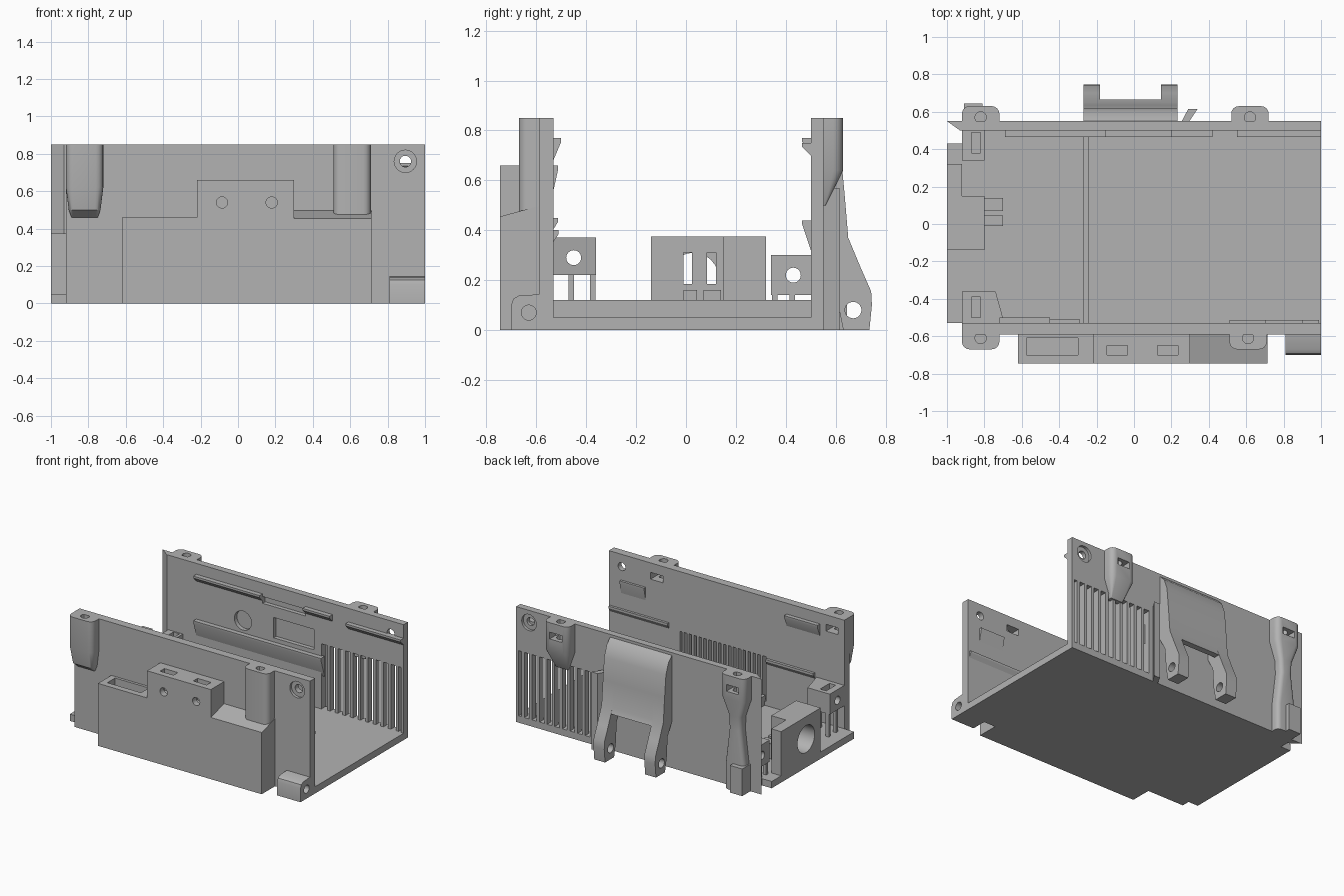
import bpy, bmesh, math
from mathutils import Vector

if bpy.data.objects.get("Cube"):
    bpy.data.objects.remove(bpy.data.objects["Cube"])

grey = bpy.data.materials.new("plain grey plastic")
grey.use_nodes = True
grey.diffuse_color = (0.45, 0.45, 0.45, 1)
grey.node_tree.nodes["Principled BSDF"].inputs["Base Color"].default_value = (0.45, 0.45, 0.45, 1)


def finish(name, bm):
    bmesh.ops.recalc_face_normals(bm, faces=bm.faces)
    mesh = bpy.data.meshes.new(name)
    bm.to_mesh(mesh)
    bm.free()
    mesh.materials.append(grey)
    ob = bpy.data.objects.new(name, mesh)
    bpy.context.collection.objects.link(ob)
    return ob


def add_box(bm, x0, x1, y0, y1, z0, z1):
    made = bmesh.ops.create_cube(bm, size=1)["verts"]
    for v in made:
        v.co = ((x0 + x1) / 2 + v.co.x * (x1 - x0),
                (y0 + y1) / 2 + v.co.y * (y1 - y0),
                (z0 + z1) / 2 + v.co.z * (z1 - z0))


def add_prism(bm, pts, axis, a, b):
    # extrude a 2D outline along x, y or z
    def place(p, t):
        c = list(p)
        c.insert("xyz".index(axis), t)
        return bm.verts.new(c)
    low, high = [[place(p, t) for p in pts] for t in (a, b)]
    bm.faces.new(low)
    bm.faces.new(high[::-1])
    for i in range(len(pts)):
        j = (i + 1) % len(pts)
        bm.faces.new((low[i], low[j], high[j], high[i]))


def disc(u, v, r, n=24):
    return [(u + r * math.cos(math.tau * i / n), v + r * math.sin(math.tau * i / n)) for i in range(n)]


def boxes(name, *dims):
    bm = bmesh.new()
    for d in dims:
        add_box(bm, *d)
    return finish(name, bm)


def prism(name, pts, axis, a, b):
    bm = bmesh.new()
    add_prism(bm, pts, axis, a, b)
    return finish(name, bm)


def cut(ob, cutters):
    for c in cutters:
        c.hide_render = True
        mod = ob.modifiers.new("cut", "BOOLEAN")
        mod.operation, mod.solver, mod.object = "DIFFERENCE", "EXACT", c
        bpy.context.view_layer.objects.active = ob
        bpy.ops.object.modifier_apply(modifier=mod.name)
        bpy.data.objects.remove(c)
    return ob


def hole(u, v, r, axis, a, b):
    return prism("cutter", disc(u, v, r), axis, a, b)


def slot(*d):
    return boxes("cutter", d)


def column(name, x, wall_y, side, rings):
    # rounded screw column; rings are (height, half width, depth)
    bm = bmesh.new()
    loops = []
    for z, w, d in rings:
        r = min(0.04, d * 0.5)
        half = [(w - r + r * math.cos(t * math.pi / 8), d - r + r * math.sin(t * math.pi / 8)) for t in range(5)]
        out = [(w, -0.03)] + half + [(-u, v) for u, v in half[::-1]] + [(-w, -0.03)]
        loops.append([bm.verts.new((x + u, wall_y + side * v, z)) for u, v in out])
    bm.faces.new(loops[0])
    bm.faces.new(loops[-1][::-1])
    n = len(loops[0])
    for lo, hi in zip(loops, loops[1:]):
        for i in range(n):
            bm.faces.new((lo[i], lo[(i + 1) % n], hi[(i + 1) % n], hi[i]))
    ob = finish(name, bm)
    edge = wall_y + side * 0.03
    mouth = (wall_y - 0.1, edge) if side < 0 else (edge - 0.02, wall_y + 0.12)
    return cut(ob, [hole(x, wall_y + side * 0.02, 0.03, "z", 0.6, 0.9),
                    slot(x - 0.05, x + 0.05, mouth[0] if side > 0 else edge, mouth[1] if side > 0 else wall_y + 0.05, 0.73, 0.78)])


# Floor with end tab and cross rib
boxes("floor", (-0.92, 1, -0.58, 0.54, 0, 0.05))
boxes("floor_end_tab", (-1, -0.91, -0.53, 0.43, 0, 0.05))
boxes("floor_rib", (-0.27, -0.24, -0.54, 0.51, 0.04, 0.12))

# Front wall with screw hole, nut slots and a vent window
front = boxes("front_wall", (-0.92, 1, -0.59, -0.53, 0, 0.85))
cut(front, [hole(0.895, 0.76, 0.03, "y", -0.7, -0.4),
            hole(0.895, 0.76, 0.06, "y", -0.62, -0.57),
            slot(-0.28, 0.42, -0.65, -0.5, 0.08, 0.41)]
    + [slot(x - 0.05, x + 0.05, -0.65, -0.5, 0.73, 0.78) for x in (-0.82, 0.61)])
boxes("front_vent_bars", *[(-0.25 + i * 0.04, -0.232 + i * 0.04, -0.58, -0.535, 0.07, 0.42) for i in range(17)])

# Back wall with angled end, vent window and recesses
back = prism("back_wall", [(-1, 0.55), (-0.93, 0.5), (1, 0.5), (1, 0.55)], "z", 0, 0.85)
cut(back, [hole(0.895, 0.76, 0.03, "y", 0.4, 0.7),
           hole(0.895, 0.76, 0.06, "y", 0.53, 0.58),
           hole(-0.31, 0.53, 0.07, "y", 0.4, 0.53),
           slot(-0.06, 0.27, 0.4, 0.53, 0.47, 0.62),
           slot(-0.15, 0.2, 0.4, 0.53, 0.7, 0.75),
           slot(0.33, 0.98, 0.4, 0.7, 0.05, 0.53)])
boxes("back_vent_bars", *[(0.375 + i * 0.062, 0.398 + i * 0.062, 0.505, 0.55, 0.04, 0.54) for i in range(10)])

# Screw columns on both walls
short = [(0.46, 0.07, 0.01), (0.5, 0.085, 0.06), (0.62, 0.1, 0.08), (0.85, 0.1, 0.08)]
column("front_column_right", -0.82, -0.59, -1, short)
column("front_column_left", 0.61, -0.59, -1, [(0.475, 0.1, 0.08), (0.85, 0.1, 0.08)])
column("back_column_left", 0.62, 0.55, 1, [(0.5, 0.05, 0.01), (0.64, 0.1, 0.08), (0.85, 0.1, 0.08)])
column("back_column_right", -0.82, 0.55, 1,
       [(0, 0.08, 0.06), (0.2, 0.08, 0.06), (0.45, 0.05, 0.06), (0.55, 0.055, 0.06),
        (0.68, 0.1, 0.08), (0.85, 0.1, 0.08)])
boxes("back_corner_block", (-0.91, -0.81, 0.54, 0.645, 0, 0.2))

# Front housing: stepped block with pocket, screw holes and nut slots
housing = prism("front_housing", [(-0.62, 0), (0.3, 0), (0.3, 0.66), (-0.22, 0.66), (-0.22, 0.46), (-0.62, 0.46)],
                "y", -0.745, -0.58)
cut(housing, [slot(-0.575, -0.3, -0.7, -0.61, 0.38, 0.5),
              slot(-0.28, 0.26, -0.7, -0.5, 0.08, 0.36)]
    + [slot(x - 0.055, x + 0.055, -0.7, -0.65, 0.5, 0.7) for x in (-0.09, 0.18)]
    + [hole(x, 0.54, 0.03, "y", -0.8, -0.67) for x in (-0.085, 0.18)])
prism("front_housing_slope", [(-0.745, 0), (-0.58, 0), (-0.58, 0.5), (-0.745, 0.455)], "x", 0.3, 0.715)

# Front hinge knuckle
knuckle = [(-0.56, 0), (-0.7, 0), (-0.7, 0.1), (-0.692, 0.125), (-0.67, 0.138), (-0.56, 0.145)]
cut(prism("front_hinge", knuckle, "x", 0.81, 1), [hole(-0.63, 0.07, 0.03, "x", 0.7, 1.1)])

# Back clip: curved plate between two drilled legs
outer = [(0.55, 0.83), (0.59, 0.79), (0.62, 0.71), (0.635, 0.55), (0.65, 0.37)]
foot = [(0.7, 0.25), (0.742, 0.155), (0.745, 0.1), (0.735, 0)]
for label, x0 in (("right", -0.27), ("left", 0.145)):
    leg = prism("clip_leg_" + label, [(0.54, 0.83)] + outer + foot + [(0.63, 0), (0.61, 0.1), (0.6, 0.25), (0.54, 0.36)],
                "x", x0, x0 + 0.088)
    cut(leg, [hole(0.67, 0.08, 0.033, "x", x0 - 0.1, x0 + 0.2)])
prism("clip_plate", [(0.54, 0.83)] + outer + [(0.665, 0.33), (0.62, 0.33), (0.595, 0.66), (0.54, 0.74)],
      "x", -0.25, 0.21)
prism("back_fin", [(0.25, 0.54), (0.29, 0.54), (0.34, 0.615), (0.29, 0.615)], "z", 0, 0.57)


# Wedge catches and rails on the inside of both walls
def catch(name, x0, x1, wall, side, top, drop, reach):
    prism(name, [(wall - side * 0.01, top), (wall + side * reach, top), (wall + side * reach, top - 0.015),
                 (wall - side * 0.01, top - drop)], "x", x0, x1)


catch("front_catch", -0.72, -0.45, -0.53, 1, 0.77, 0.11, 0.03)
catch("front_pad", 0.7, 0.9, -0.53, 1, 0.66, 0.14, 0.018)
catch("front_rail_left", 0.51, 0.99, -0.53, 1, 0.45, 0.06, 0.018)
catch("front_rail_right", -0.68, -0.29, -0.53, 1, 0.4, 0.06, 0.02)
catch("back_rail_upper", -0.69, -0.15, 0.5, -1, 0.77, 0.06, 0.035)
catch("back_rail_middle", 0.2, 0.42, 0.5, -1, 0.77, 0.06, 0.035)
catch("back_rail_end", 0.55, 1, 0.5, -1, 0.75, 0.06, 0.035)
catch("back_rail_lower", -0.69, 0.35, 0.5, -1, 0.44, 0.15, 0.035)

# End plate with round opening and slotted inner box
socket = boxes("end_socket", (-1, -0.8, -0.14, 0.15, 0.03, 0.375))
cut(socket, [hole(0.03, 0.21, 0.1, "x", -1.1, -0.87),
             slot(-0.9, -0.7, -0.01, 0.025, 0.185, 0.31),
             slot(-0.9, -0.7, 0.085, 0.12, 0.185, 0.31)])
boxes("end_plate", (-1, -0.92, 0.14, 0.32, 0.03, 0.375))
boxes("end_socket_tabs", (-0.81, -0.7, -0.01, 0.045, 0.04, 0.16), (-0.81, -0.7, 0.07, 0.14, 0.04, 0.16))

# End screw posts standing on thin legs
post = prism("end_post_front", [(-0.92, -0.54), (-0.69, -0.54), (-0.74, -0.36), (-0.92, -0.36)], "z", 0.22, 0.37)
cut(post, [hole(-0.45, 0.29, 0.03, "x", -1.1, -0.5), slot(-0.87, -0.82, -0.5, -0.39, 0.25, 0.4)])
post = boxes("end_post_back", (-0.92, -0.8, 0.34, 0.51, 0.14, 0.3))
cut(post, [hole(0.43, 0.22, 0.03, "x", -1.1, -0.5), slot(-0.87, -0.82, 0.38, 0.49, 0.18, 0.35)])
boxes("end_post_legs", *[(x, x + 0.025, y, y + 0.022, 0.04, 0.23)
                         for x in (-0.91, -0.78) for y in (-0.47, -0.385)],
      *[(x, x + 0.025, y, y + 0.022, 0.04, 0.16) for x in (-0.91, -0.83) for y in (0.345, 0.415)])

# Smooth the curves and keep the edges sharp
for ob in bpy.context.view_layer.objects:
    ob.select_set(ob.type == "MESH" and grey.name in ob.data.materials)
bpy.ops.object.shade_smooth_by_angle(angle=math.radians(30))
